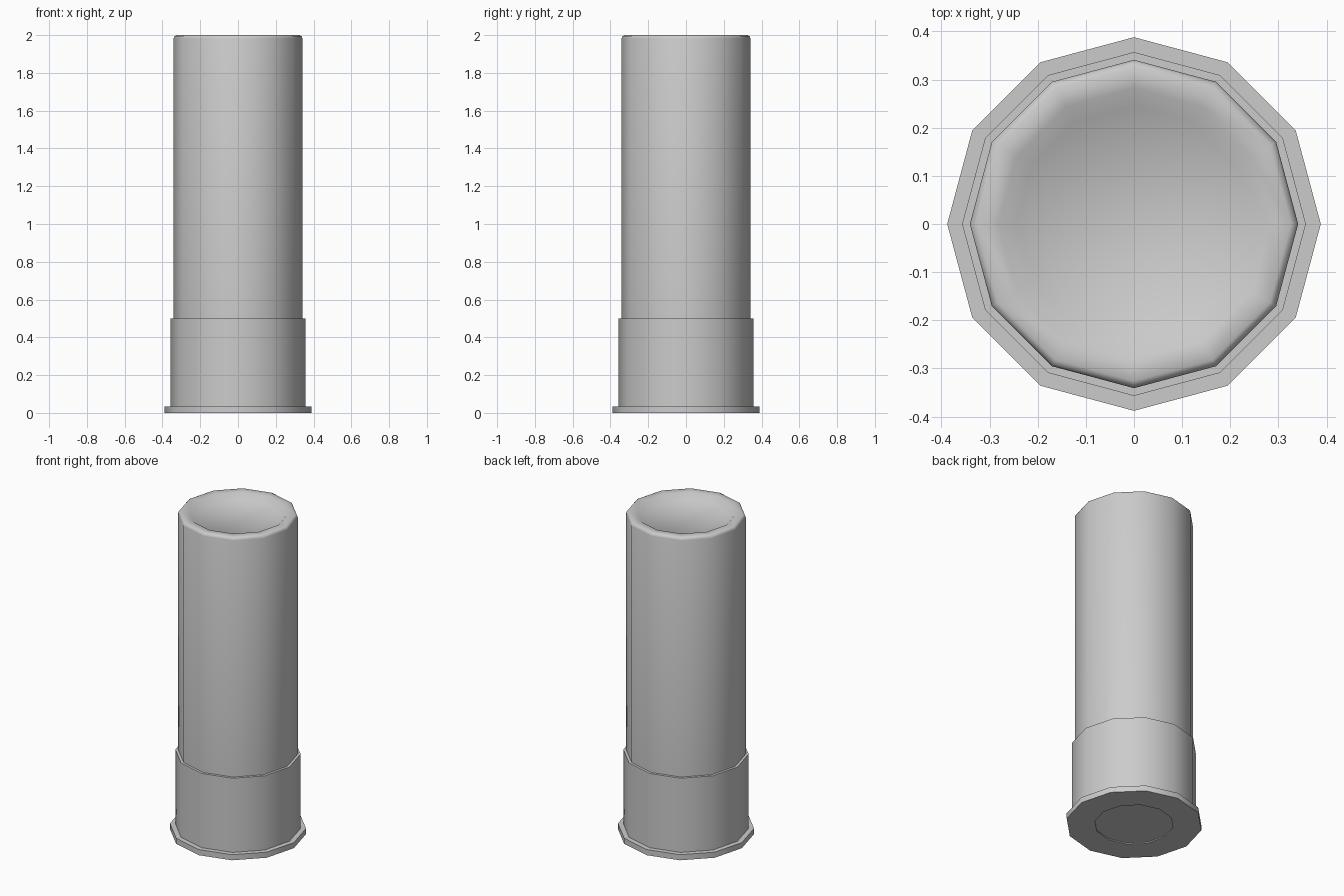
import bpy, bmesh, math

if "Cube" in bpy.data.objects:
    bpy.data.objects.remove(bpy.data.objects["Cube"])

SIDES = 12


def lathe(name, profile):
    """Revolve (radius, z) points, listed bottom to top, and cap both ends."""
    bm = bmesh.new()
    rings = []
    for r, z in profile:
        rings.append([bm.verts.new((r * math.cos(math.tau * i / SIDES),
                                    r * math.sin(math.tau * i / SIDES), z))
                      for i in range(SIDES)])
    for low, high in zip(rings, rings[1:]):
        for i in range(SIDES):
            j = (i + 1) % SIDES
            bm.faces.new((low[i], low[j], high[j], high[i]))
    bm.faces.new(rings[0][::-1])
    bm.faces.new(rings[-1])
    mesh = bpy.data.meshes.new(name)
    bm.to_mesh(mesh)
    bm.free()
    obj = bpy.data.objects.new(name, mesh)
    bpy.context.collection.objects.link(obj)
    bpy.ops.object.select_all(action='DESELECT')
    obj.select_set(True)
    bpy.context.view_layer.objects.active = obj
    bpy.ops.object.shade_smooth_by_angle(angle=math.radians(50))
    return obj


# Metal head: shallow round recess below, flanged rim, sleeve and ledge
lathe("metal_head", [(0.225, 0.006), (0.225, 0.0), (0.388, 0.0), (0.388, 0.035),
                     (0.357, 0.035), (0.357, 0.5), (0.341, 0.5)])

# Tube: starts on the ledge, rounded lip and sunken closed end
lathe("tube", [(0.341, 0.5), (0.341, 1.982), (0.337, 1.994), (0.326, 2.0),
               (0.282, 1.998), (0.245, 1.968)])
